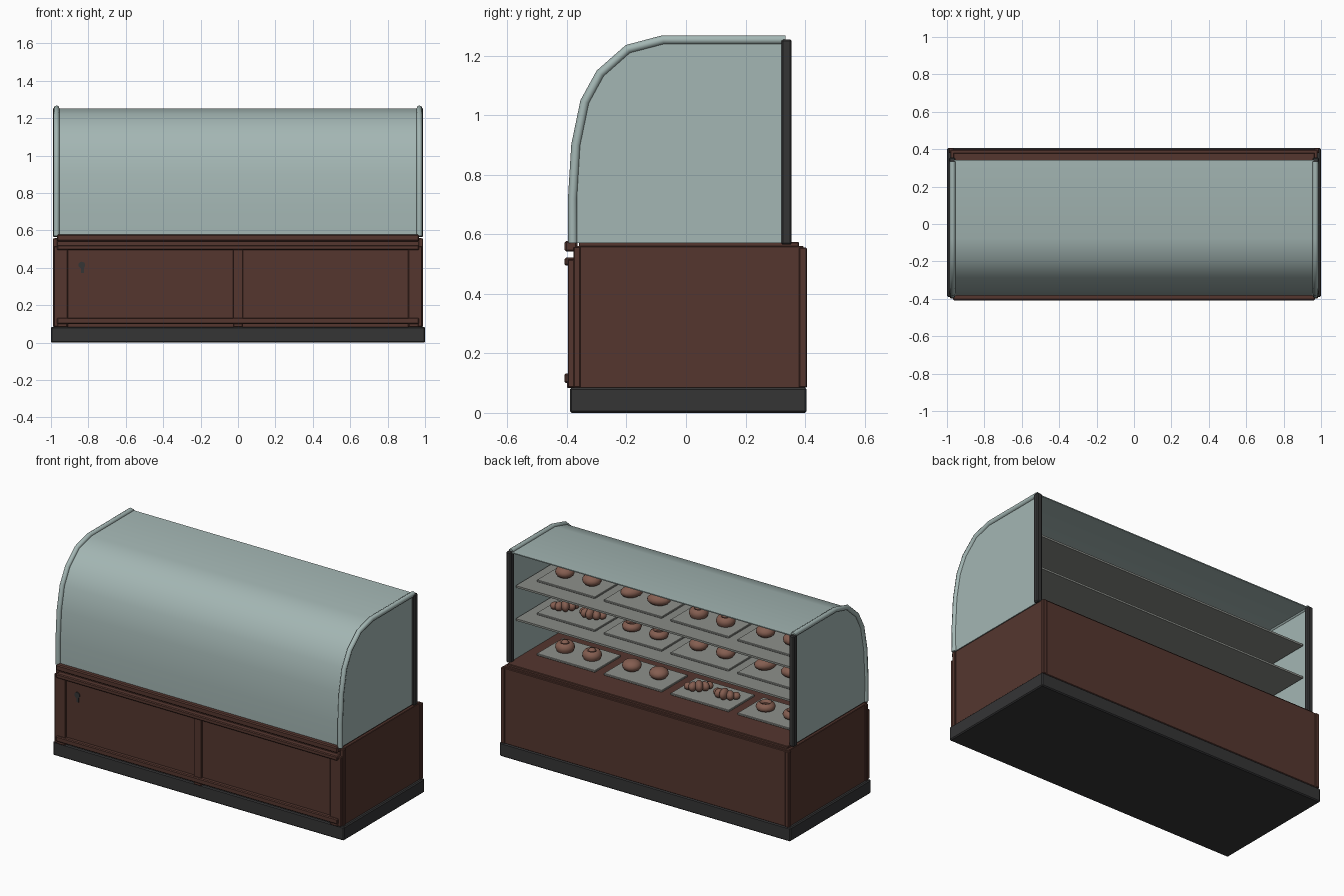
import bpy, bmesh, math
from mathutils import Matrix, Vector

cube = bpy.data.objects.get("Cube")
if cube:
    bpy.data.objects.remove(cube, do_unlink=True)


def material(name, r, g, b):
    m = bpy.data.materials.new(name)
    m.use_nodes = True
    m.diffuse_color = (r, g, b, 1)
    m.node_tree.nodes["Principled BSDF"].inputs["Base Color"].default_value = (r, g, b, 1)
    return m


WOOD = material("dark red wood", 0.09, 0.037, 0.028)
BLACK = material("charcoal", 0.035, 0.035, 0.036)
GLASS = material("pale green glass", 0.37, 0.47, 0.455)
SHELF = material("grey shelf", 0.25, 0.26, 0.24)
TRAY = material("tray grey", 0.27, 0.28, 0.26)
CRUST = material("baked crust", 0.23, 0.11, 0.08)
GLAZE = material("dark glaze", 0.07, 0.032, 0.024)


def add_object(name, bm, mats, smooth=None):
    bmesh.ops.recalc_face_normals(bm, faces=bm.faces)
    mesh = bpy.data.meshes.new(name)
    bm.to_mesh(mesh)
    bm.free()
    for m in mats:
        mesh.materials.append(m)
    ob = bpy.data.objects.new(name, mesh)
    bpy.context.collection.objects.link(ob)
    if smooth:
        bpy.ops.object.select_all(action='DESELECT')
        ob.select_set(True)
        bpy.context.view_layer.objects.active = ob
        bpy.ops.object.shade_smooth_by_angle(angle=math.radians(smooth))
    return ob


def box(name, xs, ys, zs, mat, bevel=0.003):
    """Box given by its extents along each axis."""
    bm = bmesh.new()
    ext = (xs, ys, zs)
    centre = Vector([(a + b) / 2 for a, b in ext])
    size = [b - a for a, b in ext]
    bmesh.ops.create_cube(bm, size=1, matrix=Matrix.Translation(centre) @ Matrix.Diagonal((*size, 1)))
    if bevel:
        bmesh.ops.bevel(bm, geom=bm.edges[:], offset=bevel, segments=1, affect='EDGES')
    return add_object(name, bm, [mat])


def mirrored(name, xs, ys, zs, mat, bevel=0.003):
    box("left_" + name, xs, ys, zs, mat, bevel)
    box("right_" + name, (-xs[1], -xs[0]), ys, zs, mat, bevel)


# Plinth and cabinet body
box("plinth", (-1, 1), (-0.39, 0.405), (0, 0.085), BLACK, 0.006)
box("cabinet_body", (-0.982, 0.982), (-0.372, 0.395), (0.08, 0.56), WOOD)
box("cabinet_top", (-0.965, 0.965), (-0.36, 0.38), (0.555, 0.574), WOOD)
mirrored("front_corner_post", (0.965, 0.99), (-0.378, -0.355), (0.085, 0.558), WOOD)
mirrored("back_corner_post", (0.965, 0.99), (0.38, 0.406), (0.085, 0.555), WOOD)
box("back_panel", (-0.966, 0.966), (0.385, 0.402), (0.085, 0.555), WOOD)

# Front frame with two sliding panels
mirrored("front_stile", (0.91, 0.985), (-0.397, -0.37), (0.085, 0.515), WOOD)
box("centre_stile", (-0.028, 0.026), (-0.397, -0.37), (0.13, 0.505), WOOD)
box("front_top_trim", (-0.968, 0.968), (-0.408, -0.365), (0.542, 0.578), WOOD, 0.006)
box("front_upper_rail", (-0.968, 0.968), (-0.408, -0.37), (0.495, 0.522), WOOD, 0.005)
box("front_lower_rail", (-0.968, 0.968), (-0.408, -0.37), (0.1, 0.133), WOOD, 0.005)
mirrored("door_panel", (0.026, 0.912), (-0.384, -0.365), (0.13, 0.5), WOOD, 0)
for i, x in enumerate((-0.94, 0, 0.94)):
    box(f"rail_foot_{i + 1}", (x - 0.025, x + 0.025), (-0.4, -0.37), (0.083, 0.103), WOOD)

# Keyhole plate
bm = bmesh.new()
bmesh.ops.create_cone(bm, cap_ends=True, segments=16, radius1=0.018, radius2=0.018, depth=0.006,
                      matrix=Matrix.Translation((-0.835, -0.386, 0.415)) @ Matrix.Rotation(math.pi / 2, 4, 'X'))
bmesh.ops.create_cube(bm, size=1, matrix=Matrix.Translation((-0.832, -0.386, 0.393))
                      @ Matrix.Diagonal((0.016, 0.006, 0.04, 1)))
add_object("keyhole_plate", bm, [BLACK])

# Curved hood section, from the front sill over to the back edge (y, z)
HOOD = [(-0.38, 0.57), (-0.381, 0.72), (-0.37, 0.9), (-0.34, 1.045),
        (-0.288, 1.14), (-0.195, 1.222), (-0.077, 1.253), (0.343, 1.253)]

# Curved glass sheet
bm = bmesh.new()
rows = [[bm.verts.new((x, y, z)) for x in (-0.965, 0.965)] for y, z in HOOD]
for a, b in zip(rows, rows[1:]):
    bm.faces.new((a[0], a[1], b[1], b[0]))
bmesh.ops.recalc_face_normals(bm, faces=bm.faces)
bmesh.ops.solidify(bm, geom=bm.faces[:], thickness=0.006)
add_object("curved_glass", bm, [GLASS], 45)

for side, s in (("left", 1), ("right", -1)):
    # Flat end pane
    bm = bmesh.new()
    outline = HOOD + [(0.343, 0.57)]
    face = bm.faces.new([bm.verts.new((s * 0.965, y, z)) for y, z in outline])
    new = bmesh.ops.extrude_face_region(bm, geom=[face])["geom"]
    bmesh.ops.translate(bm, vec=(s * 0.008, 0, 0), verts=[v for v in new if isinstance(v, bmesh.types.BMVert)])
    add_object(side + "_end_pane", bm, [GLASS])

    # Round glass edging that follows the hood
    curve = bpy.data.curves.new(side + "_glass_edging", 'CURVE')
    curve.dimensions = '3D'
    curve.bevel_depth = 0.0155
    curve.bevel_resolution = 2
    curve.use_fill_caps = True
    spline = curve.splines.new('POLY')
    spline.points.add(len(HOOD) - 1)
    for p, (y, z) in zip(spline.points, HOOD):
        p.co = (s * 0.97, min(y, 0.335), z, 1)
    spline.use_smooth = True
    curve.materials.append(GLASS)
    bpy.context.collection.objects.link(bpy.data.objects.new(side + "_glass_edging", curve))

mirrored("back_post", (0.955, 0.99), (0.32, 0.355), (0.565, 1.255), BLACK, 0.006)

# Shelves
box("lower_shelf", (-0.957, 0.957), (-0.28, 0.305), (0.815, 0.827), SHELF, 0)
box("upper_shelf", (-0.957, 0.957), (-0.22, 0.305), (1.02, 1.032), SHELF, 0)


# Pastry shapes, each standing on z = 0
def lathe(name, profile, glaze_rule=None):
    bm = bmesh.new()
    verts = [bm.verts.new((r, 0, z)) for r, z in profile]
    edges = [bm.edges.new(e) for e in zip(verts, verts[1:])]
    bmesh.ops.spin(bm, geom=verts + edges, cent=(0, 0, 0), axis=(0, 0, 1), angle=2 * math.pi, steps=20)
    bmesh.ops.remove_doubles(bm, verts=bm.verts[:], dist=0.0005)
    if glaze_rule:
        for f in bm.faces:
            c = f.calc_center_median()
            f.material_index = int(glaze_rule(math.hypot(c.x, c.y), c.z))
    return add_object(name, bm, [CRUST, GLAZE], 60)


def balls(name, parts):
    """Join of squashed spheres: (x, y, z, rx, ry, rz, turn)."""
    bm = bmesh.new()
    for x, y, z, rx, ry, rz, turn in parts:
        bmesh.ops.create_uvsphere(bm, u_segments=16, v_segments=10, radius=1,
                                  matrix=Matrix.Translation((x, y, z)) @ Matrix.Rotation(turn, 4, 'Z')
                                  @ Matrix.Diagonal((rx, ry, rz, 1)))
    return add_object(name, bm, [CRUST], 60)


bun = balls("round_bun", [(0, 0, 0.033, 0.056, 0.056, 0.036, 0)])
loaf = balls("oval_bun", [(0, 0, 0.033, 0.068, 0.048, 0.035, 0.3)])
crescent = []
for i in range(-2, 3):
    a = i * 0.5
    r = 0.034 - 0.006 * abs(i)
    crescent.append((0.07 * math.sin(a), 0.07 * math.cos(a) - 0.05, r, 0.024, r * 1.15, r, -a))
croissant = balls("croissant", crescent)
roll = lathe("swirl_roll", [(0, 0.066), (0.013, 0.064), (0.021, 0.055), (0.024, 0.05), (0.032, 0.055),
                            (0.044, 0.05), (0.054, 0.036), (0.056, 0.02), (0.048, 0.003), (0, 0)],
             lambda r, z: 0.019 < r < 0.026 and z > 0.045)
ring = lathe("ring_bun", [(0.014, 0.025), (0.018, 0.04), (0.034, 0.05), (0.05, 0.04), (0.057, 0.025),
                          (0.05, 0.008), (0.034, 0), (0.018, 0.008), (0.014, 0.025)],
             lambda r, z: r < 0.019)

# Trays with two pastries each, on the counter and both shelves
LEVELS = [("counter", 0.574, (roll, bun, croissant, ring)),
          ("lower_shelf", 0.827, (croissant, ring, bun, loaf)),
          ("upper_shelf", 1.032, (bun, loaf, roll, bun))]
used = set()
for level, z, kinds in LEVELS:
    for i, kind in enumerate(kinds):
        x = 0.69 - 0.46 * i
        box(f"{level}_tray_{i + 1}", (x - 0.2, x + 0.2), (-0.06, 0.195), (z, z + 0.012), TRAY, 0.002)
        for dx in (0.093, -0.093):
            ob = kind
            if kind in used:
                ob = kind.copy()
                bpy.context.collection.objects.link(ob)
            used.add(kind)
            ob.location = (x + dx, 0.07, z + 0.012)
            ob.rotation_euler.z = 0.4 + dx * 3
